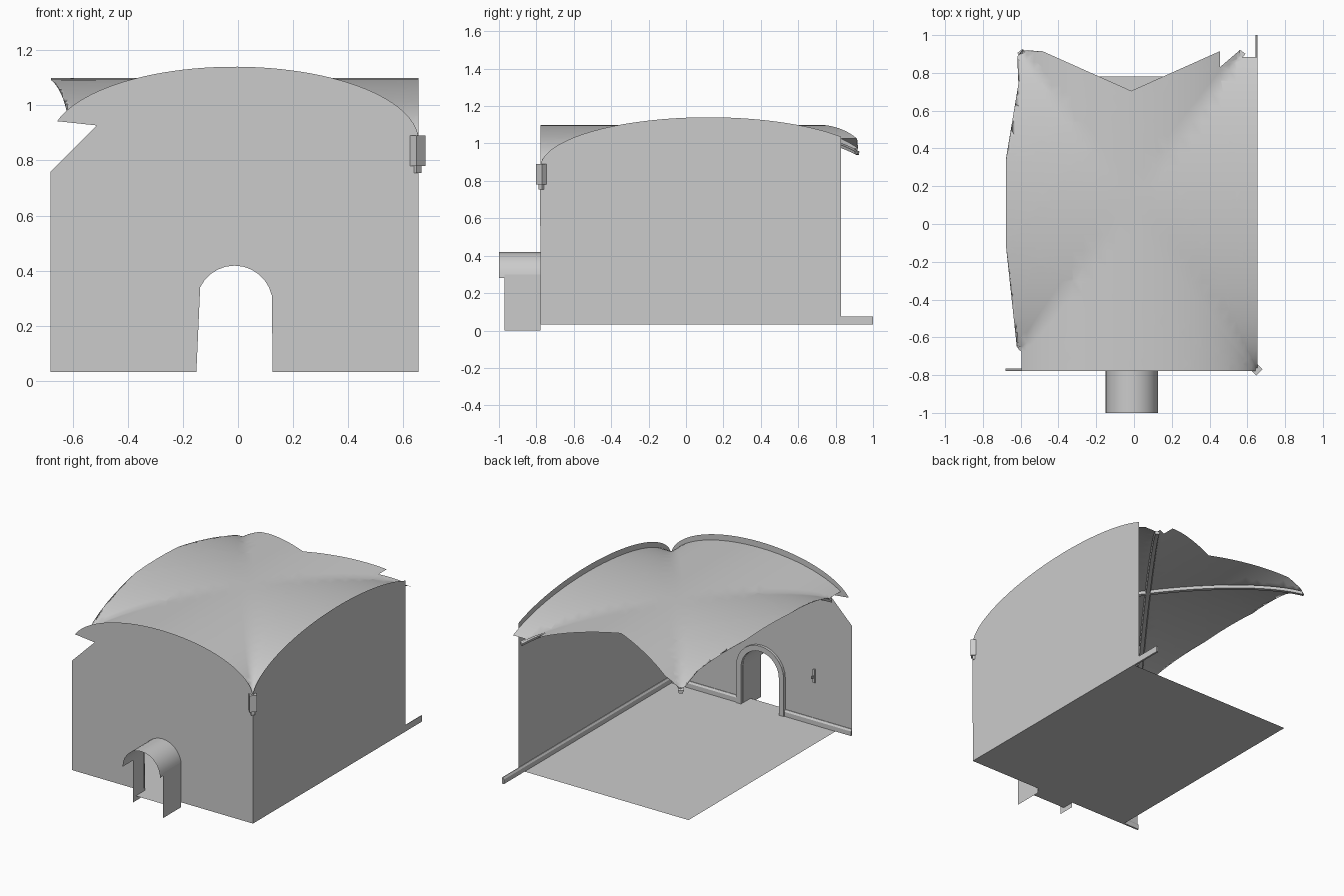
import bpy, bmesh, math
from mathutils import Vector

if "Cube" in bpy.data.objects:
    bpy.data.objects.remove(bpy.data.objects["Cube"])

CX, CY, A, B = -0.0125, 0.12, 0.668, 0.90   # vault centre and half spans
FRONT, RIGHT, FLOOR = -0.778, 0.655, 0.032


def finish(bm, name, smooth=False):
    bmesh.ops.recalc_face_normals(bm, faces=bm.faces)
    me = bpy.data.meshes.new(name)
    bm.to_mesh(me)
    bm.free()
    for p in me.polygons:
        p.use_smooth = smooth
    ob = bpy.data.objects.new(name, me)
    bpy.context.collection.objects.link(ob)
    return ob


def sheet(name, pts):
    bm = bmesh.new()
    f = bm.faces.new([bm.verts.new(p) for p in pts])
    bmesh.ops.triangulate(bm, faces=[f])
    return finish(bm, name)


def loft(name, rings, closed=True, smooth=False):
    """Skin a list of equal-length cross sections."""
    bm = bmesh.new()
    vs = [[bm.verts.new(p) for p in r] for r in rings]
    n = len(rings[0])
    for a, b in zip(vs, vs[1:]):
        for i in range(n if closed else n - 1):
            j = (i + 1) % n
            bm.faces.new((a[i], a[j], b[j], b[i]))
    if closed:
        bm.faces.new(vs[0])
        bm.faces.new(vs[-1])
    return finish(bm, name, smooth)


def box(name, x0, x1, y0, y1, z0, z1):
    return loft(name, [[(x0, y0, z), (x1, y0, z), (x1, y1, z), (x0, y1, z)] for z in (z0, z1)])


def ell(t):
    return math.sqrt(max(0.0, 1 - min(1, abs(t)) ** 2))


def wall_z(t):
    return 0.87 + 0.27 * ell(t)


def vault_z(x, y):
    return 0.84 + 0.26 * ell(min(abs(x - CX) / A, abs(y - CY) / B))


def door_line(off=0.0, n=14):
    """Doorway outline in x, z from right foot over the arch to left foot."""
    r, cx = 0.1385 + off, -0.0125
    arc = [(cx + r * math.cos(math.pi * i / n), 0.28 + r * math.sin(math.pi * i / n)) for i in range(n + 1)]
    return [(cx + r, FLOOR)] + arc + [(cx - r, FLOOR)]


# Floor
sheet("floor", [(-0.565, FRONT, FLOOR), (RIGHT, FRONT, FLOOR), (RIGHT, 0.78, FLOOR), (-0.565, 0.78, FLOOR)])

# Front wall with doorway and broken left edge
N = 48
t_end = math.acos((-0.656 - CX) / A)
arc = [(CX + A * math.cos(t_end * i / N), wall_z(math.cos(t_end * i / N))) for i in range(N + 1)]
outline = door_line()[::-1] + [(RIGHT, FLOOR)] + arc
outline += [(-0.512, 0.927), (-0.512, 0.76), (-0.68, 0.76), (-0.68, FLOOR)]
sheet("front_wall", [(x, FRONT, z) for x, z in outline])

# Right wall with arched top, cut at the back
t_end = math.acos(-(0.83 - CY) / B)
arc = [(CY - B * math.cos(t_end * i / N), wall_z(math.cos(t_end * i / N))) for i in range(N + 1)]
sheet("right_wall", [(RIGHT, y, z) for y, z in [(0.83, FLOOR), (FRONT, FLOOR)] + arc])

# Groin vault: broken plan outline, sliced into a grid and lifted
plan = [(.655, FRONT), (.655, .885), (.565, .885), (.56, .92), (.455, .83), (.455, .915),
        (-.015, .705), (-.485, .915), (-.485, .83), (-.592, .92), (-.585, .89), (-.618, .885),
        (-.545, .745), (-.612, .742), (-.515, .345), (-.678, .345), (-.678, -.115), (-.515, -.115),
        (-.615, -.512), (-.555, -.51), (-.62, -.655), (-.595, -.65), (-.595, FRONT)]
bm = bmesh.new()
bmesh.ops.triangulate(bm, faces=[bm.faces.new([bm.verts.new((x, y, 0)) for x, y in plan])])
cuts = [((CX, CY, 0), (A, B, 0)), ((CX, CY, 0), (A, -B, 0))]
cuts = [(c, (d[1], -d[0], 0)) for c, d in cuts]
for i in range(1, 32):
    c = math.cos(math.pi * i / 32)
    cuts += [((CX + A * c, 0, 0), (1, 0, 0)), ((0, CY + B * c, 0), (0, 1, 0))]
for co, no in cuts:
    bmesh.ops.bisect_plane(bm, geom=bm.verts[:] + bm.edges[:] + bm.faces[:], dist=1e-5,
                           plane_co=co, plane_no=no)
for v in bm.verts:
    v.co.z = vault_z(v.co.x, v.co.y)
finish(bm, "groin_vault", True)


# Diagonal ribs under the groins
def rib(name, sx, t0, t1):
    side = Vector((B, -sx * A, 0)).normalized()
    rings = []
    for i in range(41):
        a0, a1 = math.asin(t0), math.asin(t1)
        t = math.sin(a0 + (a1 - a0) * i / 40)
        p = Vector((CX + sx * A * t, CY + B * t, 0.84 + 0.26 * ell(t)))
        rings.append([p + side * s + Vector((0, 0, d)) for s, d in
                      ((-.018, -.004), (-.012, -.022), (.012, -.022), (.018, -.004))])
    loft(name, rings)


rib("rib_a", -1, -0.99, 0.885)
rib("rib_b", 1, -0.88, 0.88)

# Corner corbel: block and small foot turned by 45 degrees
for name, r, z0, z1 in (("corbel_block", .032, .78, .89), ("corbel_foot", .018, .755, .78)):
    loft(name, [[(.648 + r * math.cos(k * math.pi / 2), -.77 + r * math.sin(k * math.pi / 2), z)
                 for k in range(4)] for z in (z0, z1)])

# Door passage: barrel, jambs and threshold
arch = door_line()[1:-1]
loft("door_barrel", [[(x, y, z) for x, z in arch] for y in (-1.0, FRONT)], False, True)
for name, x, y in (("right_jamb", .126, -.97), ("left_jamb", -.151, -.89)):
    sheet(name, [(x, y, 0), (x, FRONT, 0), (x, FRONT, .30), (x, y, .30)])
sheet("threshold", [(-.151, -.86, FLOOR), (.126, -.86, FLOOR), (.126, FRONT, FLOOR), (-.151, FRONT, FLOOR)])

# Door surround on the inner face
y0, y1 = FRONT, FRONT + .018
loft("door_surround", [[(a[0], y0, a[1]), (a[0], y1, a[1]), (b[0], y1, b[1]), (b[0], y0, b[1])]
                       for a, b in zip(door_line(.001), door_line(.037))])

# Skirting boards with a chamfered top
prof = [(0, FLOOR), (.012, FLOOR), (.012, .062), (.004, .074), (0, .074)]
loft("skirting_right", [[(RIGHT - d, y, z) for d, z in prof] for y in (FRONT, 1.0)])
for name, x0, x1 in (("skirting_front_right", .163, RIGHT), ("skirting_front_left", -.68, -.188)):
    loft(name, [[(x, FRONT + d, z) for d, z in prof] for x in (x0, x1)])

# Small handle on the inner front wall
box("handle_plate", -.409, -.395, FRONT, FRONT + .008, .31, .40)
box("handle_grip", -.405, -.399, FRONT + .008, FRONT + .03, .345, .36)
